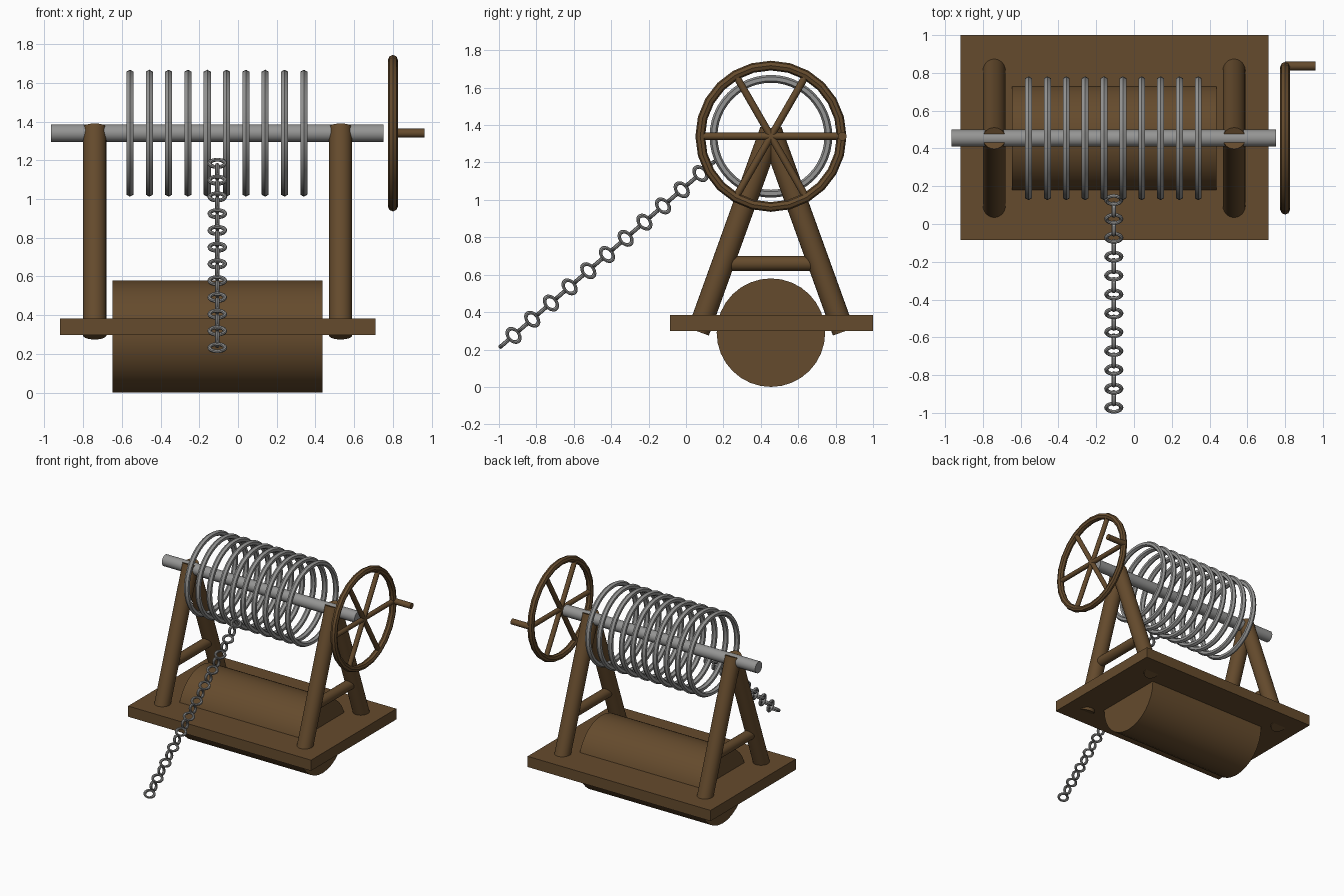
import bpy
from math import radians, cos, sin
from mathutils import Vector, Matrix

cube = bpy.data.objects.get("Cube")
if cube:
    bpy.data.objects.remove(cube, do_unlink=True)


def make_material(name, color):
    mat = bpy.data.materials.new(name)
    mat.use_nodes = True
    mat.diffuse_color = color
    mat.node_tree.nodes["Principled BSDF"].inputs["Base Color"].default_value = color
    return mat


WOOD = make_material("brown wood", (0.13, 0.07, 0.026, 1))
STEEL = make_material("grey steel", (0.3, 0.3, 0.295, 1))


def finish(name, mat, smooth=True):
    obj = bpy.context.object
    obj.name = name
    obj.data.materials.append(mat)
    if smooth:
        bpy.ops.object.shade_smooth_by_angle(angle=radians(40))
    return obj


def rod(name, start, end, radius, mat, sides=24):
    """Cylinder between two points."""
    a, b = Vector(start), Vector(end)
    turn = (b - a).to_track_quat('Z', 'Y').to_euler()
    bpy.ops.mesh.primitive_cylinder_add(vertices=sides, radius=radius, depth=(b - a).length,
                                        location=(a + b) / 2, rotation=turn)
    return finish(name, mat)


def ring(name, center, major, minor, mat, segments, sides):
    """Torus whose axis runs along x."""
    bpy.ops.mesh.primitive_torus_add(major_radius=major, minor_radius=minor,
                                     major_segments=segments, minor_segments=sides,
                                     location=center, rotation=(0, radians(90), 0))
    return finish(name, mat)


AXIS_Y, AXIS_Z = 0.454, 1.34

# Base plate
bpy.ops.mesh.primitive_cube_add(size=1, location=(-0.104, 0.457, 0.341))
bpy.context.object.scale = (1.63, 1.085, 0.086)
finish("base_plate", WOOD, smooth=False)

# Log drum set through the plate
rod("lower_drum", (-0.647, AXIS_Y, 0.29), (0.436, AXIS_Y, 0.29), 0.29, WOOD, 32)

# A-frame supports
for side, x in (("right", -0.74), ("left", 0.53)):
    for end, s in (("front", -1), ("back", 1)):
        rod(f"{side}_{end}_leg", (x, AXIS_Y + s * 0.388, 0.295), (x, AXIS_Y, 1.37), 0.06, WOOD)
    rod(f"{side}_crossbar", (x, AXIS_Y - 0.25, 0.66), (x, AXIS_Y + 0.25, 0.66), 0.04, WOOD)

# Shaft and the coil of rings around it
rod("shaft", (-0.965, AXIS_Y, AXIS_Z), (0.752, AXIS_Y, AXIS_Z), 0.045, STEEL)
for i in range(10):
    ring(f"coil_ring_{i + 1}", (-0.558 + i * 0.0998, AXIS_Y, AXIS_Z), 0.307, 0.021, STEEL, 48, 6)

# Hand wheel, spokes and handle
WHEEL_X = 0.8
ring("wheel_rim", (WHEEL_X, AXIS_Y, AXIS_Z), 0.378, 0.026, WOOD, 24, 8)
for i in range(3):
    reach = Vector((0, cos(radians(60 * i)), sin(radians(60 * i)))) * 0.38
    hub = Vector((WHEEL_X, AXIS_Y, AXIS_Z))
    rod(f"wheel_spoke_{i + 1}", hub - reach, hub + reach, 0.019, WOOD, 16)
rod("wheel_handle", (WHEEL_X, 0.836, AXIS_Z), (0.962, 0.836, AXIS_Z), 0.023, WOOD, 16)

# Hanging chain: links alternate between two planes
first, last = Vector((-0.107, 0.127, 1.184)), Vector((-0.107, -0.972, 0.232))
along = (last - first).normalized()
across = Vector((1, 0, 0))
normal = across.cross(along)
COUNT = 23
for i in range(COUNT):
    link = ring(f"chain_link_{i + 1}", (0, 0, 0), 0.04, 0.011, STEEL, 20, 8)
    wide, flat = (across, normal) if i % 2 == 0 else (normal, across)
    turn = Matrix((along * 0.72, wide, flat)).transposed().to_4x4()
    link.matrix_world = Matrix.Translation(first.lerp(last, i / (COUNT - 1))) @ turn
